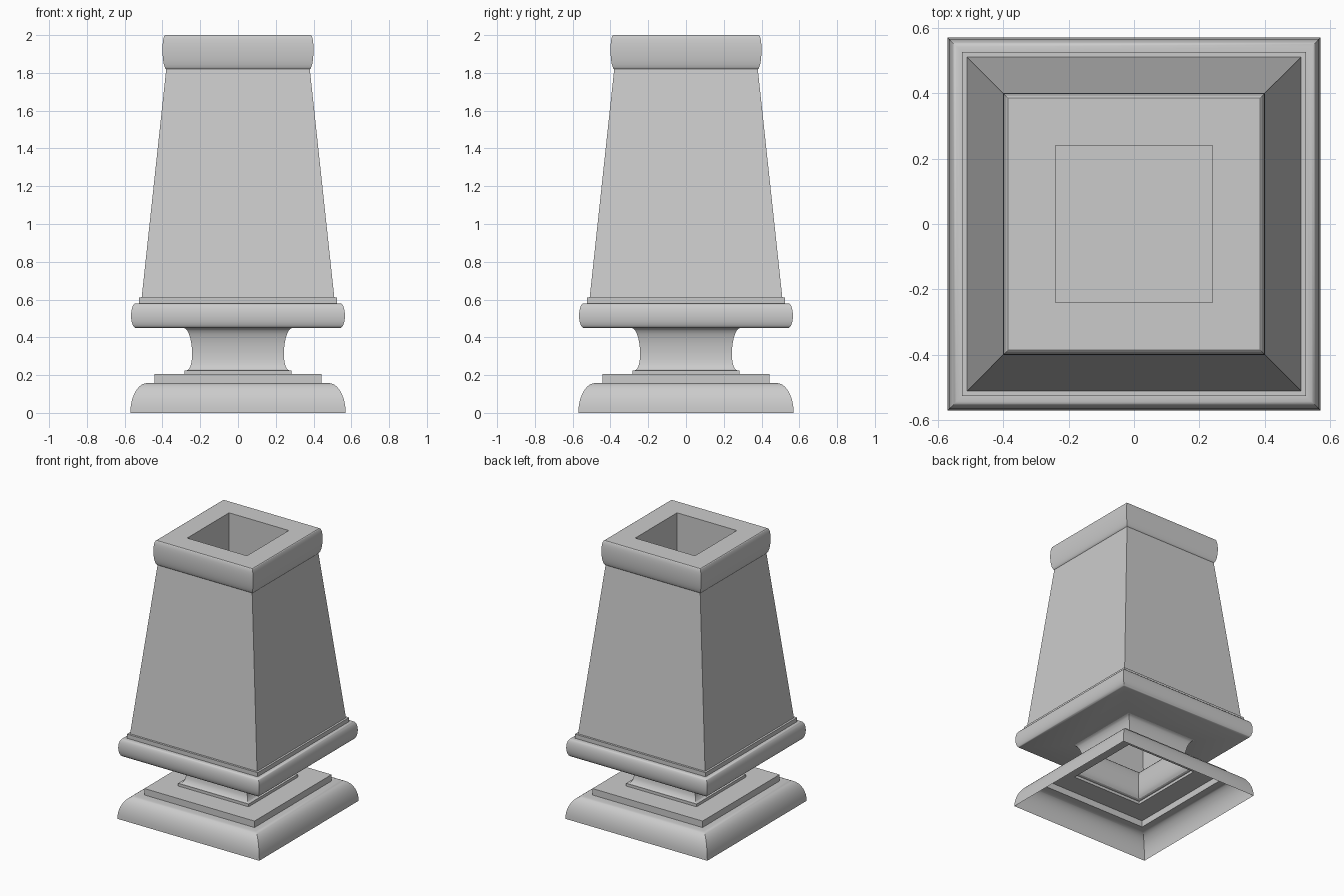
import bpy, bmesh, math

if "Cube" in bpy.data.objects:
    bpy.data.objects.remove(bpy.data.objects["Cube"])


def arc(w0, z0, w1, z1, bulge, n=12):
    """Curved profile between two points, bowed sideways by bulge."""
    pts = []
    for i in range(n + 1):
        t = i / n
        w = w0 + (w1 - w0) * t + bulge * math.sqrt(max(0, 1 - (2 * t - 1) ** 2))
        # even spacing around the bow
        a = math.pi * t
        s = (1 - math.cos(a)) / 2
        w = w0 + (w1 - w0) * s + bulge * math.sin(a)
        pts.append((w, z0 + (z1 - z0) * s))
    return pts


def square_sweep(name, profile, cap_end=False):
    """Sweep a (half width, height) profile around a mitred square."""
    bm = bmesh.new()
    corners = ((-1, -1), (1, -1), (1, 1), (-1, 1))
    rings = [[bm.verts.new((x * w, y * w, z)) for x, y in corners]
             for w, z in profile]
    for low, high in zip(rings, rings[1:]):
        for i in range(4):
            j = (i + 1) % 4
            bm.faces.new((low[i], low[j], high[j], high[i]))
    if cap_end:
        bm.faces.new(rings[-1])
    mesh = bpy.data.meshes.new(name)
    bm.to_mesh(mesh)
    bm.free()
    obj = bpy.data.objects.new(name, mesh)
    bpy.context.collection.objects.link(obj)
    bpy.context.view_layer.objects.active = obj
    obj.select_set(True)
    bpy.ops.object.shade_smooth_by_angle(angle=math.radians(30))
    obj.select_set(False)
    return obj


# Flared foot, open underneath
foot = [(0.48 + 0.09 * math.cos(a), 0.158 * math.sin(a))
        for a in (math.radians(90 * i / 10) for i in range(11))]
square_sweep("foot", foot + [(0.442, 0.158)])

# Stepped plinth on the foot
square_sweep("plinth", [(0.442, 0.158), (0.442, 0.205), (0.283, 0.205),
                        (0.283, 0.225), (0.272, 0.225)])

# Concave neck
square_sweep("neck", arc(0.272, 0.225, 0.287, 0.45, -0.036))

# Rounded moulding under the body
square_sweep("lower_moulding", [(0.287, 0.45)]
             + arc(0.542, 0.45, 0.542, 0.58, 0.024) + [(0.525, 0.58)])

# Thin step and tapered body
square_sweep("body", [(0.525, 0.58), (0.525, 0.61), (0.51, 0.61), (0.38, 1.82)])

# Bulging rim with the square well inside
square_sweep("rim_and_well", arc(0.38, 1.82, 0.385, 2.0, 0.017)
             + [(0.24, 2.0), (0.24, 1.0)], cap_end=True)
